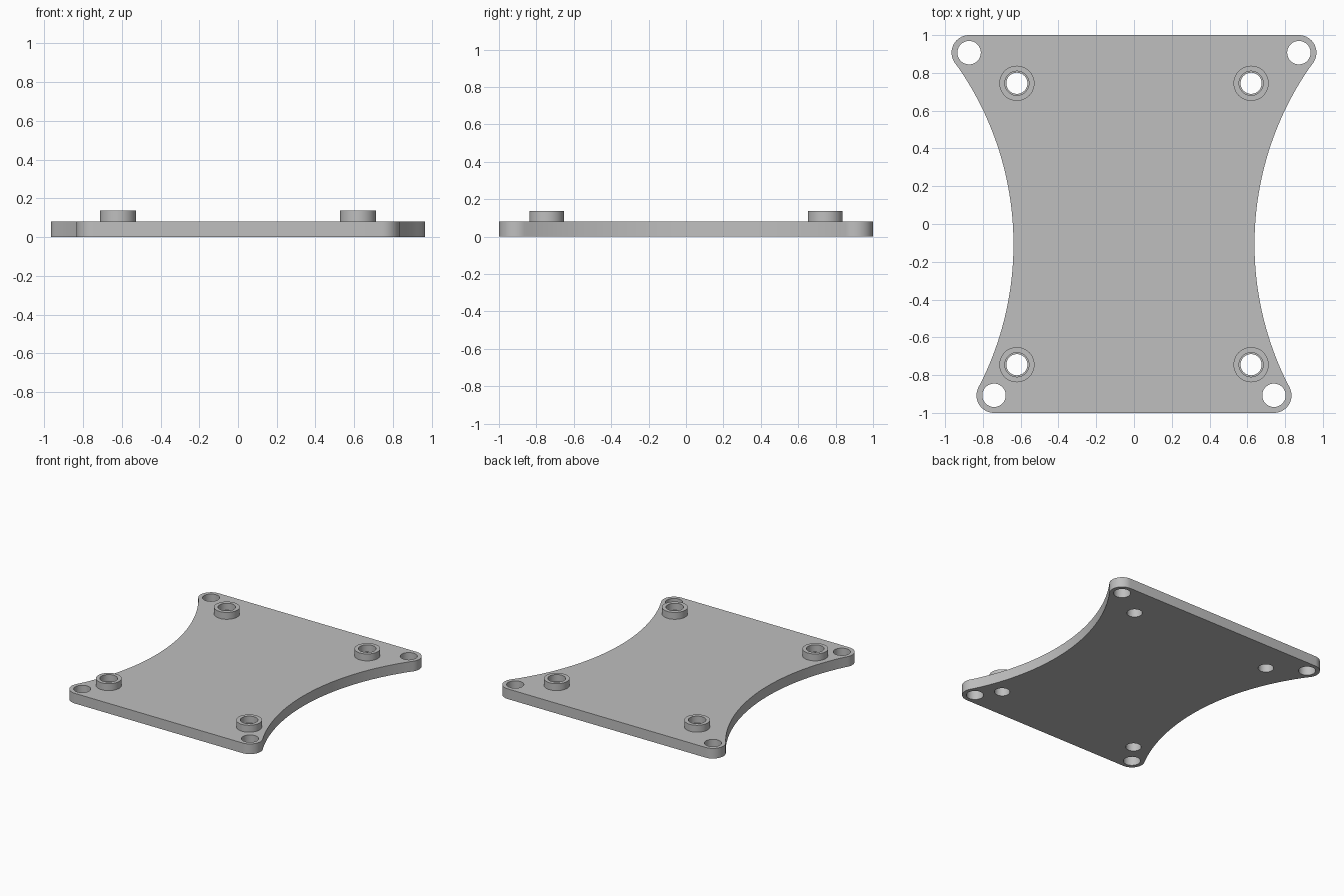
import bpy, bmesh, math

if "Cube" in bpy.data.objects:
    bpy.data.objects.remove(bpy.data.objects["Cube"])

grey = bpy.data.materials.new("plain grey")
grey.diffuse_color = (0.52, 0.52, 0.52, 1)
grey.use_nodes = True
grey.node_tree.nodes["Principled BSDF"].inputs["Base Color"].default_value = grey.diffuse_color


def arc(cx, cy, r, a0, a1, n):
    """Points along an arc, angles in radians."""
    return [(cx + r * math.cos(a0 + (a1 - a0) * i / n),
             cy + r * math.sin(a0 + (a1 - a0) * i / n)) for i in range(n + 1)]


def circle(cx, cy, r, n=48):
    return arc(cx, cy, r, 0, 2 * math.pi, n)[:-1]


def prism(name, loops, z0, z1):
    """Extrude an outline with holes (first loop outside, others holes)."""
    bm = bmesh.new()
    caps = ([], [])
    for loop in loops:
        rings = [[bm.verts.new((x, y, z)) for x, y in loop] for z in (z0, z1)]
        n = len(loop)
        for i in range(n):
            j = (i + 1) % n
            bm.faces.new((rings[0][i], rings[0][j], rings[1][j], rings[1][i]))
            for cap, ring in zip(caps, rings):
                cap.append(bm.edges.get((ring[i], ring[j])))
    for cap in caps:
        bmesh.ops.triangle_fill(bm, use_beauty=True, edges=cap, normal=(0, 0, 1))
    bmesh.ops.recalc_face_normals(bm, faces=bm.faces)
    mesh = bpy.data.meshes.new(name)
    bm.to_mesh(mesh)
    bm.free()
    mesh.materials.append(grey)
    obj = bpy.data.objects.new(name, mesh)
    bpy.context.collection.objects.link(obj)
    bpy.ops.object.select_all(action='DESELECT')
    obj.select_set(True)
    bpy.context.view_layer.objects.active = obj
    bpy.ops.object.shade_smooth_by_angle(angle=math.radians(30))
    return obj


# Main dimensions
THICK, TOP = 0.081, 0.136
CORNER_R = 0.093
FRONT, REAR = (0.741, -0.907), (0.873, 0.907)      # corner centres, right side
WAIST_R, WAIST_Y = 1.645, -0.107                   # concave side arc
WAIST_X = 0.638 + WAIST_R
BOSS_X, BOSS_Y = 0.62, 0.745

# Right half outline: front corner, concave waist, rear corner
af = math.atan2(WAIST_Y - FRONT[1], WAIST_X - FRONT[0])
ar = math.atan2(WAIST_Y - REAR[1], WAIST_X - REAR[0])
right = arc(*FRONT, CORNER_R, -math.pi / 2, af, 16)
right += arc(WAIST_X, WAIST_Y, WAIST_R, af + math.pi, ar + math.pi, 48)[1:-1]
right += arc(*REAR, CORNER_R, ar, math.pi / 2, 16)
outline = right + [(-x, y) for x, y in reversed(right)]

# Plate with corner holes and boss through holes
bosses = [(sx * BOSS_X, sy * BOSS_Y) for sx in (-1, 1) for sy in (-1, 1)]
corners = [(s * x, y) for s in (-1, 1) for x, y in (FRONT, REAR)]
holes = [circle(x, y, 0.062) for x, y in corners]
holes += [circle(x, y, 0.056) for x, y in bosses]
prism("plate", [outline] + holes, 0, THICK)

# Raised ring bosses with a slightly wider bore
for x, y in bosses:
    side = "left" if x < 0 else "right"
    end = "front" if y < 0 else "rear"
    prism(f"boss_{end}_{side}", [circle(x, y, 0.093), circle(x, y, 0.064)], THICK, TOP)
